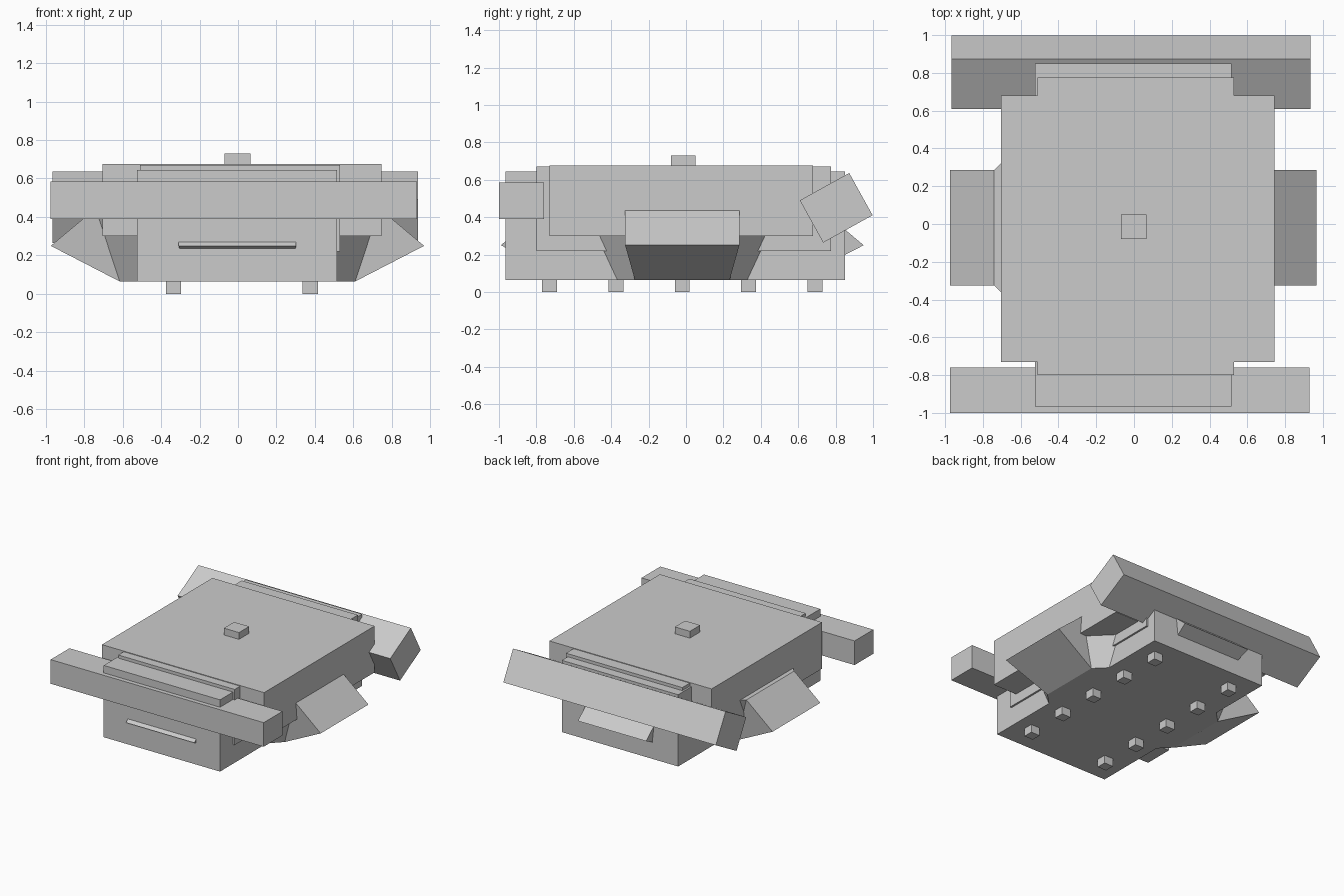
import bpy, bmesh, math
from mathutils import Matrix

if "Cube" in bpy.data.objects:
    bpy.data.objects.remove(bpy.data.objects["Cube"], do_unlink=True)

GREY = (0.6, 0.6, 0.6, 1)
mat = bpy.data.materials.new("plain grey")
mat.use_nodes = True
mat.diffuse_color = GREY
mat.node_tree.nodes["Principled BSDF"].inputs["Base Color"].default_value = GREY


def add_object(name, bm):
    bmesh.ops.recalc_face_normals(bm, faces=bm.faces)
    mesh = bpy.data.meshes.new(name)
    bm.to_mesh(mesh)
    bm.free()
    mesh.materials.append(mat)
    obj = bpy.data.objects.new(name, mesh)
    bpy.context.collection.objects.link(obj)
    return obj


def box(name, x, y, z):
    """Box from (min, max) spans on each axis, origin at its middle."""
    bm = bmesh.new()
    bmesh.ops.create_cube(bm, size=1)
    bmesh.ops.scale(bm, vec=[b - a for a, b in (x, y, z)], verts=bm.verts)
    obj = add_object(name, bm)
    obj.location = [(a + b) / 2 for a, b in (x, y, z)]
    return obj


# Stacked body blocks
box("lower_body", (-0.525, 0.515), (-0.965, 0.85), (0.065, 0.645))
box("middle_body", (-0.51, 0.53), (-0.80, 0.775), (0.22, 0.67))
box("upper_body", (-0.705, 0.745), (-0.73, 0.68), (0.30, 0.675))
box("top_knob", (-0.07, 0.065), (-0.08, 0.05), (0.67, 0.73))

# Bars across both ends, the rear one tilted
box("front_bar", (-0.975, 0.93), (-1.0, -0.76), (0.39, 0.585))
rear = box("rear_bar", (-0.965, 0.935), (0.652, 0.954), (0.321, 0.579))
rear.rotation_euler.x = math.radians(29)

# Two rows of feet
for side, x in (("right", -0.335), ("left", 0.375)):
    for i in range(5):
        y = -0.73 + 0.355 * i
        box(f"{side}_foot_{i + 1}", (x - 0.04, x + 0.04), (y - 0.04, y + 0.04), (0, 0.07))

# Flared octagonal hull
CENTRE = Matrix.Translation((-0.003, -0.02, 0))
BOTTOM, TOP = 0.065, 0.445
LOW, HIGH, TIP = 0.612, 0.737, 0.97
half = math.tan(math.radians(22.5))
bm = bmesh.new()
bmesh.ops.create_cone(
    bm, cap_ends=True, segments=8, depth=TOP - BOTTOM,
    radius1=LOW / math.cos(math.pi / 8), radius2=HIGH / math.cos(math.pi / 8),
    matrix=CENTRE @ Matrix.Translation((0, 0, (BOTTOM + TOP) / 2))
    @ Matrix.Rotation(math.pi / 8, 4, "Z"))
add_object("octagon_hull", bm)

# Wedge fins on the four main sides of the hull
for i, name in enumerate(("left", "rear", "right", "front")):
    bm = bmesh.new()
    spin = CENTRE @ Matrix.Rotation(i * math.pi / 2, 4, "Z")
    ends = []
    for s in (-1, 1):
        ends.append([bm.verts.new(spin @ Matrix.Translation(p).translation) for p in (
            (LOW, s * half * LOW, BOTTOM),
            (TIP, s * half * HIGH, 0.25),
            (HIGH, s * half * HIGH, TOP))])
    a, b = ends
    bm.faces.new(a)
    bm.faces.new(b)
    for j in range(3):
        k = (j + 1) % 3
        bm.faces.new((a[j], a[k], b[k], b[j]))
    add_object(f"{name}_fin", bm)
